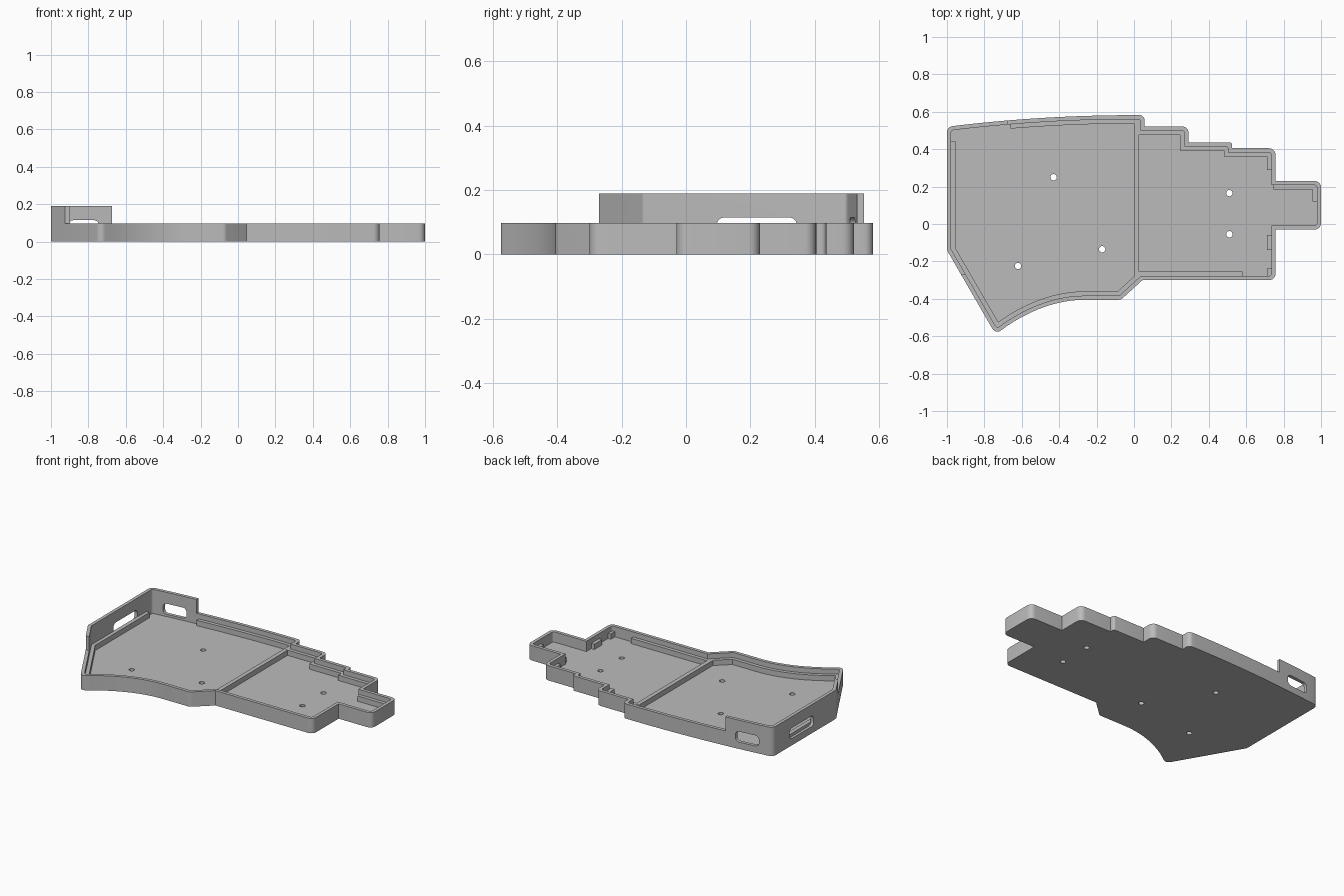
import bpy, bmesh, math
from mathutils import Vector, Matrix

cube = bpy.data.objects.get("Cube")
if cube:
    bpy.data.objects.remove(cube, do_unlink=True)

grey = bpy.data.materials.new("plain_grey")
grey.use_nodes = True
COLOUR = (0.5, 0.5, 0.5, 1)
grey.diffuse_color = COLOUR
grey.node_tree.nodes["Principled BSDF"].inputs["Base Color"].default_value = COLOUR

FLOOR, LEDGE, RIM, TALL = 0.03, 0.065, 0.098, 0.19


def offset(pts, d):
    """Move a counter-clockwise outline inward by d with mitred corners."""
    out = []
    for i, p in enumerate(pts):
        a = (p - pts[i - 1]).normalized()
        b = (pts[(i + 1) % len(pts)] - p).normalized()
        na, nb = Vector((-a.y, a.x)), Vector((-b.y, b.x))
        out.append(p + (na + nb) * d / (1 + na.dot(nb)))
    return out


def rounded(pts, r, steps=6):
    """Round the sharp convex corners of an outline."""
    out = []
    for i, p in enumerate(pts):
        u, v = pts[i - 1] - p, pts[(i + 1) % len(pts)] - p
        turn = math.atan2(-u.x * v.y + u.y * v.x, -u.dot(v))
        if turn < 0.4:
            out.append(p)
            continue
        t = min(r * math.tan(turn / 2), u.length * 0.48, v.length * 0.48)
        a, b = p + u.normalized() * t, p + v.normalized() * t
        rad = t / math.tan(turn / 2)
        c = p + (u.normalized() + v.normalized()).normalized() * rad / math.cos(turn / 2)
        start = math.atan2(a.y - c.y, a.x - c.x)
        for k in range(steps + 1):
            ang = start + turn * k / steps
            out.append(c + Vector((math.cos(ang), math.sin(ang))) * rad)
    return out


def prism(name, pts, z0, z1, matrix=Matrix()):
    bm = bmesh.new()
    low = [bm.verts.new((p.x, p.y, z0)) for p in pts]
    high = [bm.verts.new((p.x, p.y, z1)) for p in pts]
    bm.faces.new(low[::-1])
    bm.faces.new(high)
    for i in range(len(pts)):
        j = (i + 1) % len(pts)
        bm.faces.new((low[i], low[j], high[j], high[i]))
    bm.transform(matrix)
    bmesh.ops.recalc_face_normals(bm, faces=bm.faces)
    mesh = bpy.data.meshes.new(name)
    bm.to_mesh(mesh)
    bm.free()
    mesh.materials.append(grey)
    ob = bpy.data.objects.new(name, mesh)
    bpy.context.collection.objects.link(ob)
    return ob


def rect(x0, x1, y0, y1):
    return [Vector(p) for p in ((x0, y0), (x1, y0), (x1, y1), (x0, y1))]


def cut(ob, cutter):
    """Subtract the cutter and delete it."""
    bpy.context.view_layer.objects.active = ob
    mod = ob.modifiers.new("cut", 'BOOLEAN')
    mod.operation, mod.solver, mod.object = 'DIFFERENCE', 'EXACT', cutter
    bpy.ops.object.modifier_apply(modifier=mod.name)
    bpy.data.objects.remove(cutter, do_unlink=True)


# Outline: curved front edge, stepped right end, gently bowed back edge
outline = [Vector((-1, -0.14)), Vector((-0.74, -0.59))]
for k in range(11):
    x = -0.68 + 0.042 * k
    outline.append(Vector((x, -0.405 - 0.8 * (x + 0.26) ** 2)))
outline += [Vector(p) for p in (
    (-0.07, -0.405), (0.045, -0.3), (0.757, -0.3), (0.757, -0.03), (1, -0.03),
    (1, 0.23), (0.757, 0.23), (0.757, 0.405), (0.525, 0.405), (0.525, 0.437),
    (0.292, 0.437), (0.292, 0.522), (0.057, 0.522), (0.057, 0.582))]
for k in range(13):
    x = -k / 12
    outline.append(Vector((x, 0.582 - 0.062 * x * x)))

# Tray body with hollow interior, tall only around the back right corner
tray = prism("tray", rounded(outline, 0.035), 0, TALL)
cut(tray, prism("cavity", rounded(offset(outline, 0.022), 0.015), FLOOR, 0.3))
cut(tray, prism("low_rim", rect(-0.675, 1.1, -0.8, 0.8), RIM, 0.3))
cut(tray, prism("low_front_rim", rect(-1.1, 0, -0.8, -0.27), RIM, 0.3))

# Rounded ports through the tall walls
side = Matrix(((0, 0, 1, 0), (1, 0, 0, 0), (0, 1, 0, 0), (0, 0, 0, 1)))
back = Matrix(((1, 0, 0, 0), (0, 0, 1, 0), (0, 1, 0, 0), (0, 0, 0, 1)))
cut(tray, prism("side_port", rounded(rect(0.095, 0.345, 0.045, 0.115), 0.025), -1.1, -0.96, side))
cut(tray, prism("back_port", rounded(rect(-0.905, -0.745, 0.045, 0.115), 0.025), 0.46, 0.7, back))

# Screw holes
for x, y in ((-0.43, 0.25), (-0.17, -0.135), (-0.62, -0.225), (0.51, 0.165), (0.51, -0.055)):
    circle = [Vector((x + 0.017 * math.cos(a * math.tau / 24),
                      y + 0.017 * math.sin(a * math.tau / 24))) for a in range(24)]
    cut(tray, prism("screw_hole", circle, -0.1, 0.1))

# Support ledge inside the wall, with gaps
ledge = prism("support_ledge", offset(outline, 0.018), FLOOR - 0.005, LEDGE)
cut(ledge, prism("ledge_opening", offset(outline, 0.045), -0.1, 0.2))
for gap in ((-0.975, -0.66, 0.44, 0.6), (0.58, 0.715, -0.35, -0.2),
            (0.7, 0.8, -0.235, -0.14), (0.7, 1.1, -0.06, 0.12), (0.7, 0.745, 0.1, 0.29),
            (-1.1, -0.9, 0.44, 0.6)):
    cut(ledge, prism("ledge_gap", rect(*gap), -0.1, 0.2))

# Dividing rib across the floor
rib = prism("dividing_rib", rect(0, 0.028, -0.29, 0.55), FLOOR - 0.005, LEDGE - 0.001)

for ob in (tray, ledge, rib):
    bpy.ops.object.select_all(action='DESELECT')
    ob.select_set(True)
    bpy.context.view_layer.objects.active = ob
    bpy.ops.object.shade_smooth_by_angle(angle=math.radians(30))
